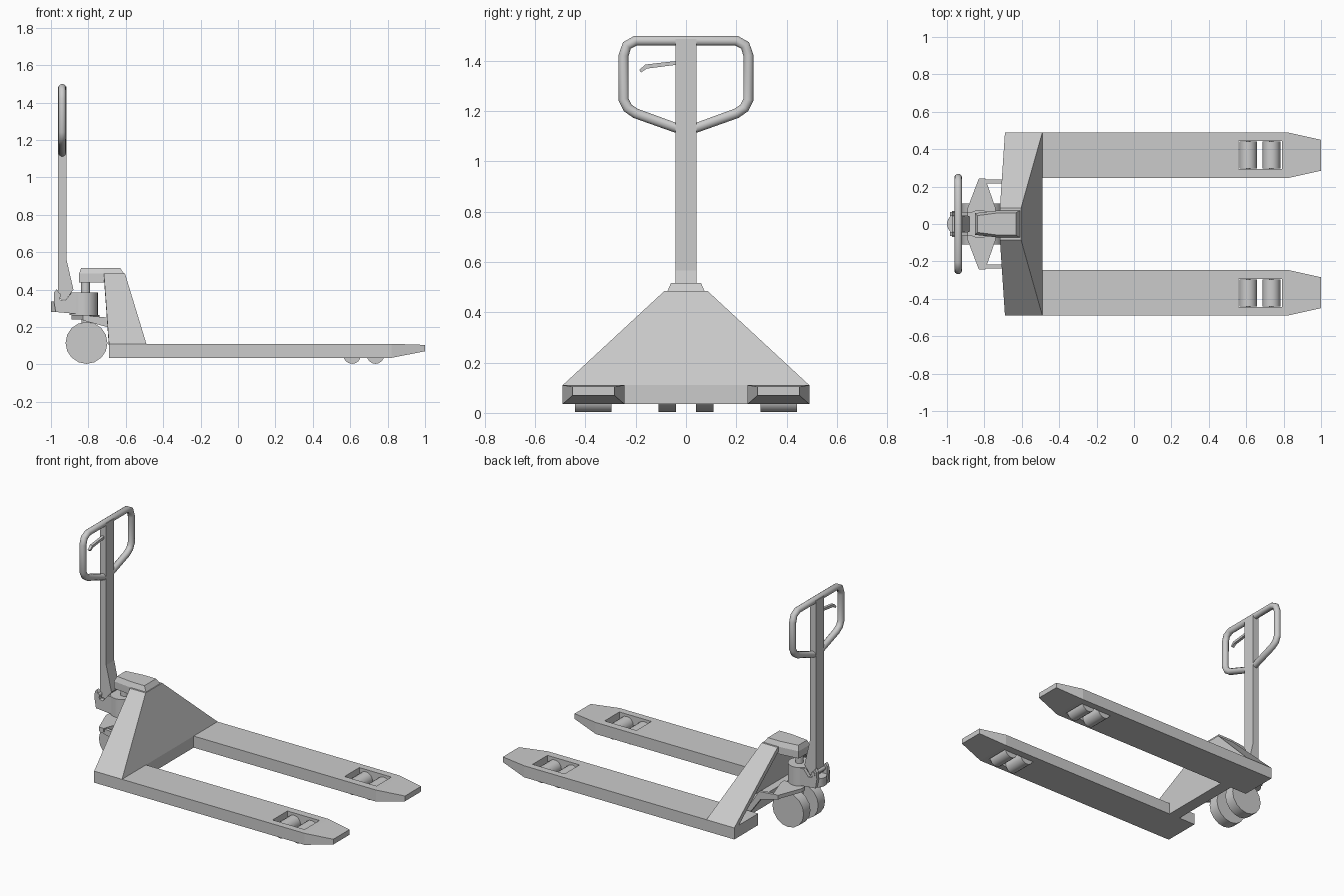
import bpy, bmesh, math
from mathutils import Vector

if "Cube" in bpy.data.objects:
    bpy.data.objects.remove(bpy.data.objects["Cube"])


def finish(name, bm, smooth=False):
    bmesh.ops.recalc_face_normals(bm, faces=bm.faces)
    me = bpy.data.meshes.new(name)
    bm.to_mesh(me)
    bm.free()
    ob = bpy.data.objects.new(name, me)
    bpy.context.collection.objects.link(ob)
    if smooth:
        bpy.ops.object.select_all(action='DESELECT')
        ob.select_set(True)
        bpy.context.view_layer.objects.active = ob
        bpy.ops.object.shade_smooth_by_angle(angle=math.radians(32))
    return ob


def loft(name, sections, smooth=False):
    """Skin matching point rings and cap both ends."""
    bm = bmesh.new()
    rings = [[bm.verts.new(p) for p in s] for s in sections]
    n = len(rings[0])
    for a, b in zip(rings, rings[1:]):
        for i in range(n):
            j = (i + 1) % n
            bm.faces.new((a[i], a[j], b[j], b[i]))
    bm.faces.new(rings[0])
    bm.faces.new(rings[-1])
    return finish(name, bm, smooth)


def box(name, x0, x1, y0, y1, z0, z1):
    return loft(name, [[(x, y0, z0), (x, y1, z0), (x, y1, z1), (x, y0, z1)] for x in (x0, x1)])


def side_profile(name, pts, y0, y1):
    return loft(name, [[(x, y, z) for x, z in pts] for y in (y0, y1)])


def slab(name, pts, offset):
    o = Vector(offset)
    return loft(name, [pts, [Vector(p) + o for p in pts]])


def rod(name, a, b, r, seg=16):
    """Cylinder between two points."""
    a, b = Vector(a), Vector(b)
    q = (b - a).to_track_quat('Z', 'Y')
    ring = [q @ Vector((r * math.cos(t), r * math.sin(t), 0))
            for t in (2 * math.pi * i / seg for i in range(seg))]
    return loft(name, [[a + p for p in ring], [b + p for p in ring]], True)


# forks, with through openings for the load rollers
for s, tag in ((1, "left"), (-1, "right")):
    stations = [(-0.69, 0.245, 0.49, 0.035, 0.11), (0.82, 0.245, 0.49, 0.035, 0.11),
                (1.0, 0.285, 0.45, 0.07, 0.104)]
    fork = loft("fork_" + tag, [[(x, s * a, b), (x, s * c, b), (x, s * c, t), (x, s * a, t)]
                                for x, a, c, b, t in stations])
    cut = box("opening_cutter_" + tag, 0.56, 0.79, s * 0.293, s * 0.445, 0.0, 0.2)
    cut.hide_render = True
    cut.hide_viewport = True
    mod = fork.modifiers.new("opening", 'BOOLEAN')
    mod.operation = 'DIFFERENCE'
    mod.solver = 'EXACT'
    mod.object = cut
    for i, x in enumerate((0.61, 0.735)):
        rod(f"load_roller_{tag}_{i}", (x, s * 0.296, 0.05), (x, s * 0.442, 0.05), 0.047)
        rod(f"roller_axle_{tag}_{i}", (x, s * 0.285, 0.06), (x, s * 0.455, 0.06), 0.012, 8)

    # sloping side plate of the frame
    slab("frame_side_" + tag, [(-0.69, s * 0.49, 0.11), (-0.49, s * 0.49, 0.11),
                               (-0.604, s * 0.085, 0.485), (-0.717, s * 0.085, 0.485)],
         (0, -s * 0.022, -0.02))

    # steering wheel pair
    rod("steer_wheel_" + tag, (-0.81, s * 0.04, 0.115), (-0.81, s * 0.11, 0.115), 0.112)

    # rocker arm and push rod
    slab("rocker_arm_" + tag, [(-0.89, s * 0.05, 0.24), (-0.89, s * 0.085, 0.24),
                               (-0.83, s * 0.242, 0.24), (-0.795, s * 0.242, 0.24),
                               (-0.74, s * 0.085, 0.24), (-0.74, s * 0.05, 0.24)],
         (0, 0, 0.024))
    side_profile("push_rod_" + tag, [(-0.83, 0.235), (-0.83, 0.262), (-0.69, 0.25),
                                     (-0.6, 0.11), (-0.62, 0.09), (-0.7, 0.2)],
                 s * 0.217, s * 0.237)

    # pump bracket cheek with handle lug
    side_profile("pump_cheek_" + tag, [(-0.975, 0.28), (-0.985, 0.34), (-0.983, 0.385),
                                       (-0.97, 0.402), (-0.957, 0.385), (-0.95, 0.345),
                                       (-0.925, 0.34), (-0.89, 0.383), (-0.84, 0.383),
                                       (-0.84, 0.268)], s * 0.042, s * 0.065)

# frame front plate, lower bar and top
slab("frame_front_plate", [(-0.49, -0.49, 0.11), (-0.49, 0.49, 0.11),
                           (-0.604, 0.085, 0.485), (-0.604, -0.085, 0.485)], (-0.03, 0, -0.005))
box("frame_lower_bar", -0.57, -0.49, -0.245, 0.245, 0.035, 0.11)
box("frame_top", -0.717, -0.604, -0.085, 0.085, 0.46, 0.485)

# cap over the pump rod
outline = [(-0.85, 0.058), (-0.72, 0.073), (-0.61, 0.073)]
outline += [(x, -y) for x, y in reversed(outline)]
inset = [(-0.838, 0.045), (-0.72, 0.06), (-0.63, 0.06)]
inset += [(x, -y) for x, y in reversed(inset)]
loft("pump_cap", [[(x, y, 0.438) for x, y in outline],
                  [(x, y, 0.485) for x, y in outline],
                  [(x, y, 0.516) for x, y in inset]])

# hydraulic pump
rod("pump_body", (-0.825, 0, 0.265), (-0.825, 0, 0.385), 0.076, 24)
rod("pump_rod", (-0.815, 0, 0.38), (-0.815, 0, 0.45), 0.024)
rod("steer_stem", (-0.81, 0, 0.1), (-0.81, 0, 0.27), 0.028)
rod("steer_axle", (-0.81, -0.105, 0.115), (-0.81, 0.105, 0.115), 0.02)
rod("handle_socket", (-0.945, 0, 0.28), (-0.945, 0, 0.335), 0.055, 24)
box("pump_bridge", -0.945, -0.83, -0.045, 0.045, 0.278, 0.335)
rod("handle_pivot", (-0.96, -0.07, 0.37), (-0.96, 0.07, 0.37), 0.014, 12)

# handle shaft with flared foot
side_profile("handle_shaft", [(-0.963, 0.35), (-0.92, 0.345), (-0.88, 0.4), (-0.918, 0.565),
                              (-0.918, 1.485), (-0.963, 1.485), (-0.963, 0.565)], -0.041, 0.041)

# handle loop
half = [(0.0, 1.118), (0.2, 1.19), (0.232, 1.212), (0.248, 1.245),
        (0.248, 1.42), (0.235, 1.46), (0.2, 1.479)]
path = half + [(-y, z) for y, z in reversed(half[1:])]
cu = bpy.data.curves.new("handle_loop", 'CURVE')
cu.dimensions = '3D'
cu.bevel_depth = 0.021
cu.bevel_resolution = 3
sp = cu.splines.new('POLY')
sp.points.add(len(path) - 1)
for p, (y, z) in zip(sp.points, path):
    p.co = (-0.94, y, z, 1)
sp.use_cyclic_u = True
bpy.context.collection.objects.link(bpy.data.objects.new("handle_loop", cu))

# release lever
lever = [(-0.03, 1.399), (-0.03, 1.384), (-0.155, 1.368), (-0.178, 1.353),
         (-0.186, 1.362), (-0.162, 1.384)]
loft("release_lever", [[(x, y, z) for y, z in lever] for x in (-0.95, -0.932)])
